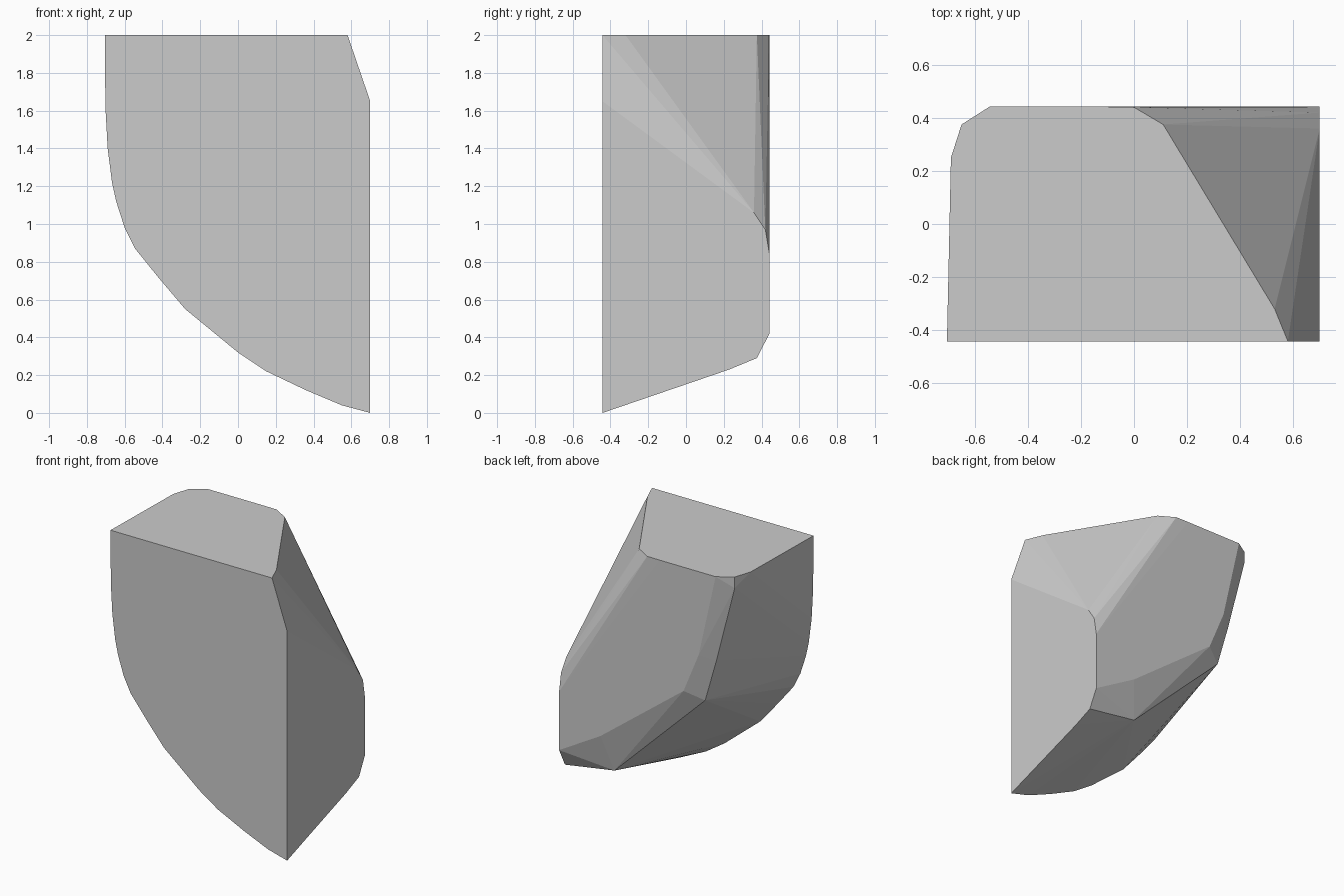
import bpy, bmesh

if "Cube" in bpy.data.objects:
    bpy.data.objects.remove(bpy.data.objects["Cube"])

# Each planar side of the faceted block is a short outline
front = [(-.705, 2), (.58, 2), (.70, 1.65), (.70, 0), (.55, .04), (.36, .12), (.15, .22),
         (0, .32), (-.28, .55), (-.42, .715), (-.545, .87), (-.60, .98), (-.645, 1.12),
         (-.667, 1.22), (-.69, 1.4), (-.702, 1.62)]
right = [(.36, 1.06), (.42, .97), (.442, .84), (.442, .42), (.375, .29), (.23, .23)]
top = [(-.69, .25), (-.65, .375), (-.545, .442), (-.10, .442), (0, .44), (.11, .375), (.53, -.32)]
back = [(-.41, 1.4), (-.29, 1.11), (.37, .61)]
# Bevel ring between the back face and the curved underside
bevel = [(-.65, .375, 1.92), (-.505, .375, 1.36), (-.415, .375, 1.05),
         (.245, .375, .53), (.31, .37, .35)]

points = [(x, -.442, z) for x, z in front]
points += [(.70, y, z) for y, z in right]
points += [(x, y, 2) for x, y in top]
points += [(x, .442, z) for x, z in back]
points += bevel

# Solid body wrapped around the outlines
bm = bmesh.new()
for p in points:
    bm.verts.new(p)
hull = bmesh.ops.convex_hull(bm, input=bm.verts[:])
loose = [v for v in bm.verts if not v.link_faces]
bmesh.ops.delete(bm, geom=loose, context='VERTS')
bmesh.ops.dissolve_limit(bm, angle_limit=.01, verts=bm.verts[:], edges=bm.edges[:])
bmesh.ops.recalc_face_normals(bm, faces=bm.faces[:])
mesh = bpy.data.meshes.new("faceted_block")
bm.to_mesh(mesh)
bm.free()
block = bpy.data.objects.new("faceted_block", mesh)
bpy.context.collection.objects.link(block)
